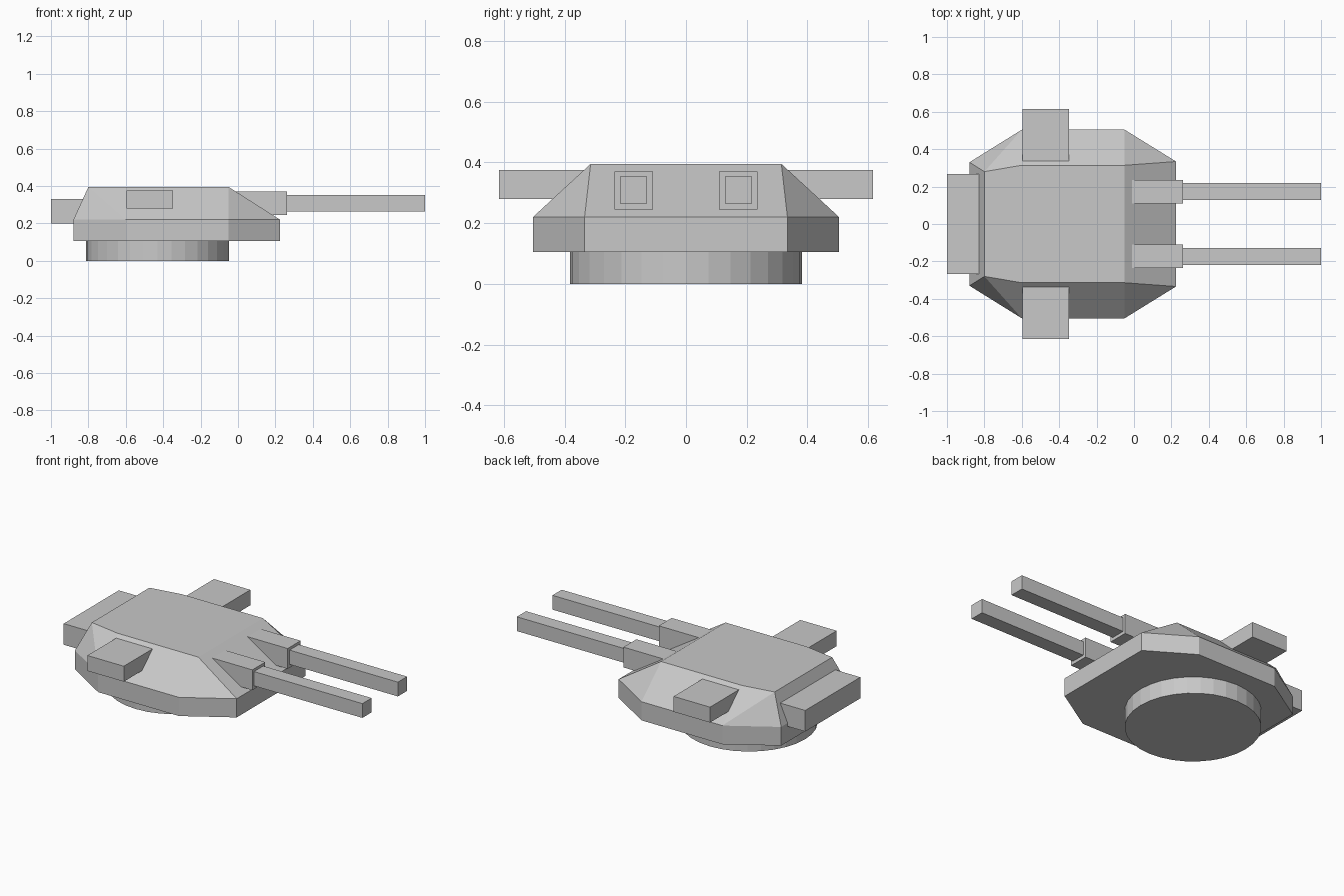
import bpy
import bmesh
from mathutils import Matrix, Vector

cube = bpy.data.objects.get("Cube")
if cube:
    bpy.data.objects.remove(cube, do_unlink=True)

grey = bpy.data.materials.new("plain grey")
grey.use_nodes = True
COLOUR = (0.58, 0.58, 0.58, 1)
grey.diffuse_color = COLOUR
grey.node_tree.nodes["Principled BSDF"].inputs["Base Color"].default_value = COLOUR


def finish(name, bm):
    bmesh.ops.recalc_face_normals(bm, faces=bm.faces)
    mesh = bpy.data.meshes.new(name)
    bm.to_mesh(mesh)
    bm.free()
    mesh.materials.append(grey)
    obj = bpy.data.objects.new(name, mesh)
    bpy.context.collection.objects.link(obj)
    return obj


def box(name, low, high):
    low, high = Vector(low), Vector(high)
    bm = bmesh.new()
    place = Matrix.Translation((low + high) / 2) @ Matrix.Diagonal((*(high - low), 1))
    bmesh.ops.create_cube(bm, size=1, matrix=place)
    return finish(name, bm)


# Round turret ring
bm = bmesh.new()
bmesh.ops.create_cone(bm, cap_ends=True, segments=32, radius1=0.382, radius2=0.382,
                      depth=0.12, matrix=Matrix.Translation((-0.43, 0, 0.06)))
finish("turret_ring", bm)

# Armoured housing: vertical skirt with a faceted, sloping upper part
FLOOR, RIM, ROOF = 0.105, 0.22, 0.395
outline = [(-0.88, 0.33), (-0.6, 0.504), (-0.05, 0.504), (0.225, 0.334)]
roof_line = [(-0.8, 0.28), (-0.6, 0.314), (-0.05, 0.314)]
bm = bmesh.new()


def ring(points, z):
    left = [bm.verts.new((x, y, z)) for x, y in points]
    right = [bm.verts.new((x, -y, z)) for x, y in points]
    return left, right


floor, rim, roof = ring(outline, FLOOR), ring(outline, RIM), ring(roof_line, ROOF)
for f, r, t in zip(floor, rim, roof):
    for i in range(3):
        bm.faces.new((f[i], f[i + 1], r[i + 1], r[i]))
    bm.faces.new((r[0], r[1], t[0]))
    bm.faces.new((t[0], r[1], t[1]))
    bm.faces.new((r[1], r[2], t[2], t[1]))
    bm.faces.new((r[2], r[3], t[2]))
for lower, upper in ((floor, rim), (rim, roof)):
    for end in (0, -1):
        bm.faces.new((lower[0][end], lower[1][end], upper[1][end], upper[0][end]))
for level in (floor, roof):
    bm.faces.new(level[0] + level[1][::-1])
finish("turret_housing", bm)

# Stowage box on the rear
box("rear_box", (-1, -0.268, 0.2), (-0.82, 0.268, 0.33))

# Mirrored rangefinder arms, gun mantlets and barrels
for side, s in (("left", 1), ("right", -1)):
    def pair(name, x, y, z):
        y = sorted((s * y[0], s * y[1]))
        box(f"{side}_{name}", (x[0], y[0], z[0]), (x[1], y[1], z[1]))

    pair("rangefinder_arm", (-0.595, -0.347), (0.28, 0.616), (0.28, 0.375))
    pair("gun_mantlet", (-0.04, 0.262), (0.109, 0.235), (0.245, 0.37))
    pair("gun_barrel", (0.25, 1), (0.128, 0.218), (0.265, 0.353))
